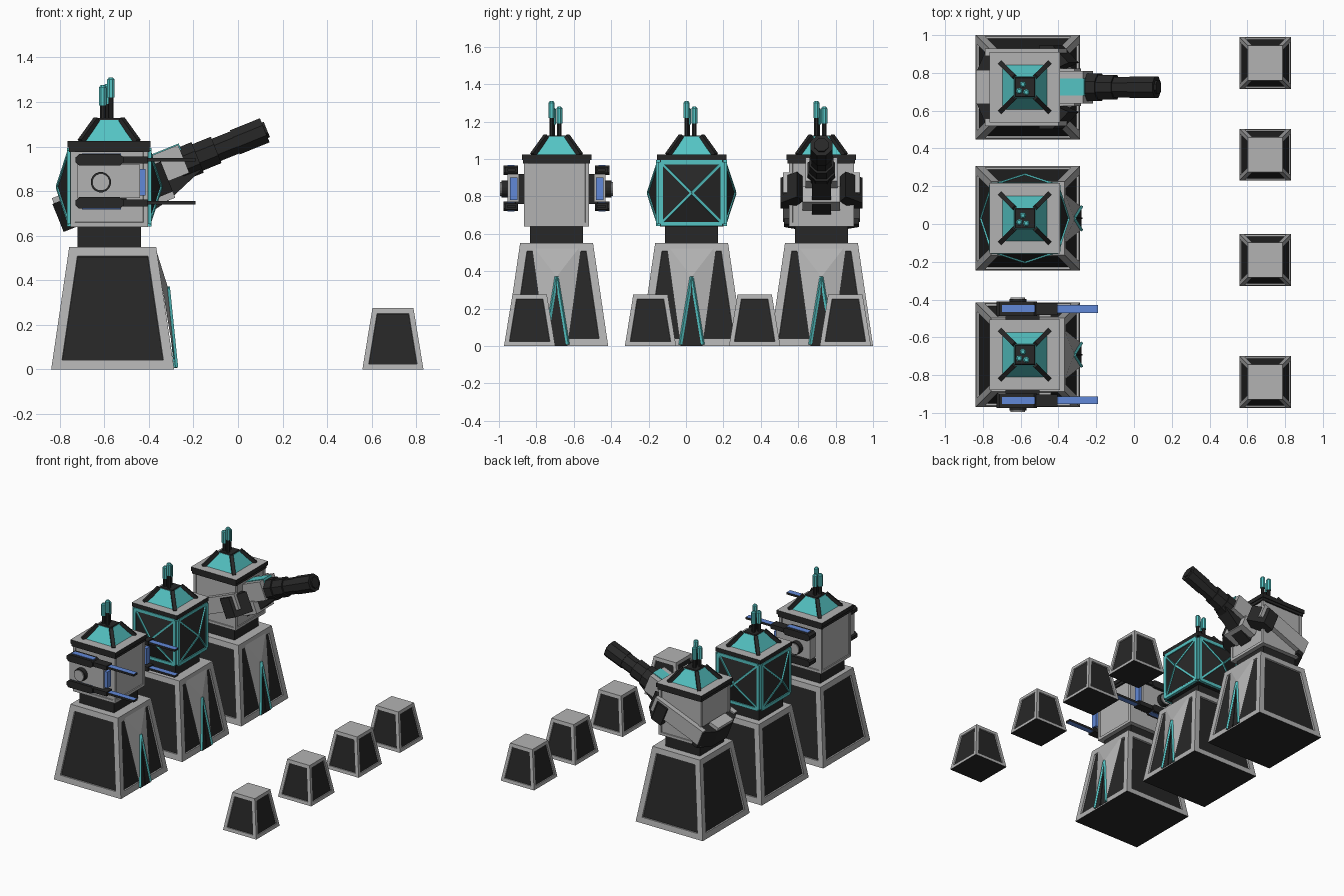
import bpy, bmesh
from math import pi, cos, sin, radians
from mathutils import Vector, Matrix

if "Cube" in bpy.data.objects:
    bpy.data.objects.remove(bpy.data.objects["Cube"])


def material(name, rgb):
    m = bpy.data.materials.new(name)
    m.diffuse_color = (*rgb, 1)
    m.use_nodes = True
    m.node_tree.nodes["Principled BSDF"].inputs["Base Color"].default_value = m.diffuse_color
    return m


GREY = material("grey", (0.45, 0.45, 0.45))
DARK = material("dark", (0.02, 0.02, 0.02))
TEAL = material("teal", (0.09, 0.55, 0.55))
BLUE = material("blue", (0.12, 0.25, 0.69))
I = Matrix.Identity(4)


def hull(name, pts, mat, M=I, paint=None, mat2=DARK, inset=0, depth=0, panel=None):
    """Convex solid; faces whose normal satisfies paint get mat2; side faces may be inset as panels."""
    bm = bmesh.new()
    for p in pts:
        bm.verts.new(p)
    bmesh.ops.convex_hull(bm, input=bm.verts[:])
    bmesh.ops.dissolve_limit(bm, angle_limit=0.01, verts=bm.verts[:], edges=bm.edges[:])
    bmesh.ops.recalc_face_normals(bm, faces=bm.faces[:])
    bm.normal_update()
    for f in bm.faces:
        if paint and paint(f.normal):
            f.material_index = 1
    if inset:
        sides = [f for f in bm.faces if abs(f.normal.z) < 0.7]
        bmesh.ops.inset_individual(bm, faces=sides, thickness=inset, use_even_offset=True)
        bmesh.ops.inset_individual(bm, faces=sides, thickness=0.002, depth=-depth)
        for f in sides:
            f.material_index = 2
    me = bpy.data.meshes.new(name)
    bm.to_mesh(me)
    bm.free()
    for m in (mat, mat2, panel or mat):
        me.materials.append(m)
    ob = bpy.data.objects.new(name, me)
    ob.matrix_world = M
    bpy.context.collection.objects.link(ob)
    return ob


def box(name, x, y, z, mat, M=I, **k):
    return hull(name, [(a, b, c) for a in x for b in y for c in z], mat, M, **k)


def frustum(name, c, z0, z1, h0, h1, mat, **k):
    pts = [(c[0] + i * h, c[1] + j * h, z) for i in (-1, 1) for j in (-1, 1)
           for z, h in ((z0, h0), (z1, h1))]
    return hull(name, pts, mat, **k)


def bar(name, a, b, r, mat, seg=4, r2=None, M=I):
    """Straight rod between two points."""
    a, b = Vector(a), Vector(b)
    q = (b - a).to_track_quat('Z', 'Y')
    pts = []
    for p, rad in ((a, r), (b, r if r2 is None else r2)):
        for i in range(seg):
            t = 2 * pi * (i + 0.5) / seg
            pts.append(p + q @ Vector((rad * cos(t), rad * sin(t), 0)))
    return hull(name, pts, mat, M)


def down(n):
    return n.z < -0.9


def tower(cy):
    c, h = (-0.562, cy), (-0.578, cy)
    # tapered base with recessed dark panels
    frustum("tower_base", c, 0, 0.55, 0.276, 0.195, GREY, paint=down, inset=0.042, depth=0.012, panel=DARK)
    # pointed buttress with teal edging on the +x face
    P = (-0.315, cy, 0.37)
    feet = [(-0.278, cy + s * 0.06, 0) for s in (-1, 1)]
    tops = [(-0.37, cy + s * 0.135, 0.545) for s in (-1, 1)]
    hull("buttress", [P] + feet + tops, GREY,
         paint=lambda n: n.x > 0 and abs(n.y) < 0.1 and n.z < 0.2)
    for f in feet:
        bar("buttress_trim", (f[0], f[1], 0.008), P, 0.01, TEAL)
    bar("buttress_seam", (-0.278, cy, 0.008), P, 0.006, DARK)
    # neck
    frustum("neck", h, 0.55, 0.65, 0.142, 0.142, DARK)
    # roof plate, pyramid, corner struts and antennae
    frustum("roof_plate", h, 0.995, 1.025, 0.186, 0.186, DARK, paint=lambda n: n.z > 0.9, mat2=GREY)
    frustum("roof_pyramid", h, 1.02, 1.12, 0.122, 0.056, TEAL)
    frustum("roof_cap", h, 1.115, 1.127, 0.056, 0.05, DARK)
    for i in (-1, 1):
        for j in (-1, 1):
            bar("roof_strut", (h[0] + i * 0.127, cy + j * 0.127, 1.022),
                (h[0] + i * 0.055, cy + j * 0.055, 1.122), 0.017, DARK)
    for x, y, z in ((-0.57, -0.027, 1.31), (-0.607, -0.02, 1.275), (-0.588, 0.015, 1.28)):
        bar("antenna_stem", (x, cy + y, 1.12), (x, cy + y, z - 0.07), 0.013, DARK, 8)
        bar("antenna_tip", (x, cy + y, z - 0.09), (x, cy + y, z - 0.01), 0.018, TEAL, 8)
        bar("antenna_end", (x, cy + y, z - 0.01), (x, cy + y, z), 0.018, TEAL, 8, 0.01)
    return h


# three towers
Y1, Y2, Y3 = -0.692, 0.03, 0.724
h1, h2, h3 = tower(Y1), tower(Y2), tower(Y3)

# grey heads on the outer towers
for h in (h1, h3):
    frustum("head", h, 0.64, 0.997, 0.174, 0.174, GREY, inset=0.02, depth=0.006)
    frustum("head_collar", h, 0.975, 1.0, 0.18, 0.18, DARK)

# middle head: bulging dark panels with teal frames and crosses
frustum("middle_head", h2, 0.64, 0.997, 0.17, 0.17, DARK)
for k in range(4):
    M = Matrix.Translation((*h2, 0.818)) @ Matrix.Rotation(k * pi / 2, 4, 'Z')
    cor = [Vector((0.178, a, b)) for a, b in ((-.165, -.165), (.165, -.165), (.165, .165), (-.165, .165))]
    apex = Vector((0.232, 0, 0))
    hull("bulging_panel", cor + [apex] + [v - Vector((0.02, 0, 0)) for v in cor], DARK, M)
    for i in range(4):
        bar("panel_frame", cor[i], cor[(i + 1) % 4], 0.016, TEAL, M=M)
        bar("panel_cross", cor[i], apex, 0.009, TEAL, M=M)

# twin-rail guns on both sides of the first tower
for s in (-1, 1):
    def yy(*v):
        return [Y1 + s * t for t in v]
    box("gun_mount", (-0.68, -0.50), yy(0.17, 0.22), (0.76, 0.92), DARK)
    box("gun_body", (-0.72, -0.44), yy(0.20, 0.262), (0.77, 0.92), GREY)
    box("gun_glow", (-0.44, -0.415), yy(0.21, 0.25), (0.78, 0.90), BLUE)
    bar("gun_pivot_ring", (-0.615, *yy(0.25), 0.84), (-0.615, *yy(0.295), 0.84), 0.046, DARK, 16)
    bar("gun_pivot", (-0.615, *yy(0.25), 0.84), (-0.615, *yy(0.302), 0.84), 0.039, GREY, 16)
    for z in (0.94, 0.747):
        rail = [(-0.728, 0.012), (-0.712, 0.026), (-0.53, 0.026), (-0.514, 0.012)]
        hull("gun_rail", [(x, y, z + t * d) for x, d in rail for t in (-1, 1) for y in yy(0.205, 0.283)], DARK)
        box("rail_strip", (-0.70, -0.525), yy(0.225, 0.262), (z - 0.029, z + 0.029), BLUE)
        box("rail_front", (-0.52, -0.405), yy(0.21, 0.275), (z - 0.016, z + 0.016), DARK)
        box("gun_barrel", (-0.42, -0.19), yy(0.22, 0.262), (z - 0.008, z + 0.008), DARK,
            paint=lambda n: abs(n.z) > 0.9, mat2=BLUE)

# tilted cannon on the third tower, built along its local x axis
C = Matrix.Translation((-0.58, Y3, 0.79)) @ Matrix.Rotation(radians(-22), 4, 'Y')
for s in (-1, 1):
    box("cannon_arm", (-0.2, 0.22), (s * 0.165, s * 0.205), (-0.055, 0.06), GREY, C)
    hull("arm_elbow", [(x, s * y, z) for x, y in ((0.1, 0.16), (0.1, 0.22), (0.18, 0.22), (0.27, 0.13), (0.2, 0.1))
                       for z in (-0.10, 0.045)], DARK, C)
hull("rear_yoke", [(x, s * y, z) for x, y in ((-0.252, 0.085), (-0.2, 0.2), (-0.155, 0.2))
                   for s in (-1, 1) for z in (-0.085, 0.05)], DARK, C)
box("yoke_cap", (-0.245, -0.17), (-0.09, 0.09), (0.03, 0.075), GREY, C)
box("cannon_breech", (0.17, 0.37), (-0.085, 0.085), (-0.05, 0.085), GREY, C)
box("breech_plate", (0.19, 0.375), (-0.045, 0.045), (0.05, 0.09), TEAL, C)
box("lower_shield", (0.15, 0.27), (-0.1, 0.1), (-0.13, -0.04), GREY, C)
hull("cannon_underside", [(x, y, z) for x, z in ((0.14, -0.15), (0.24, -0.13), (0.42, -0.06), (0.42, 0), (0.14, 0))
                          for y in (-0.05, 0.05)], DARK, C)
for u0, u1, r in ((0.34, 0.43, 0.08), (0.41, 0.52, 0.069), (0.5, 0.63, 0.058), (0.61, 0.755, 0.063)):
    bar("cannon_barrel", (u0, 0, 0), (u1, 0, 0), r, DARK, 8, M=C)
bar("muzzle", (0.754, 0, 0), (0.765, 0, 0), 0.04, DARK, 8, M=C)

# four small barrier blocks
for y in (0.852, 0.367, -0.19, -0.836):
    frustum("barrier_block", (0.695, y), 0, 0.275, 0.137, 0.092, GREY, paint=down,
            inset=0.024, depth=0.008, panel=DARK)
